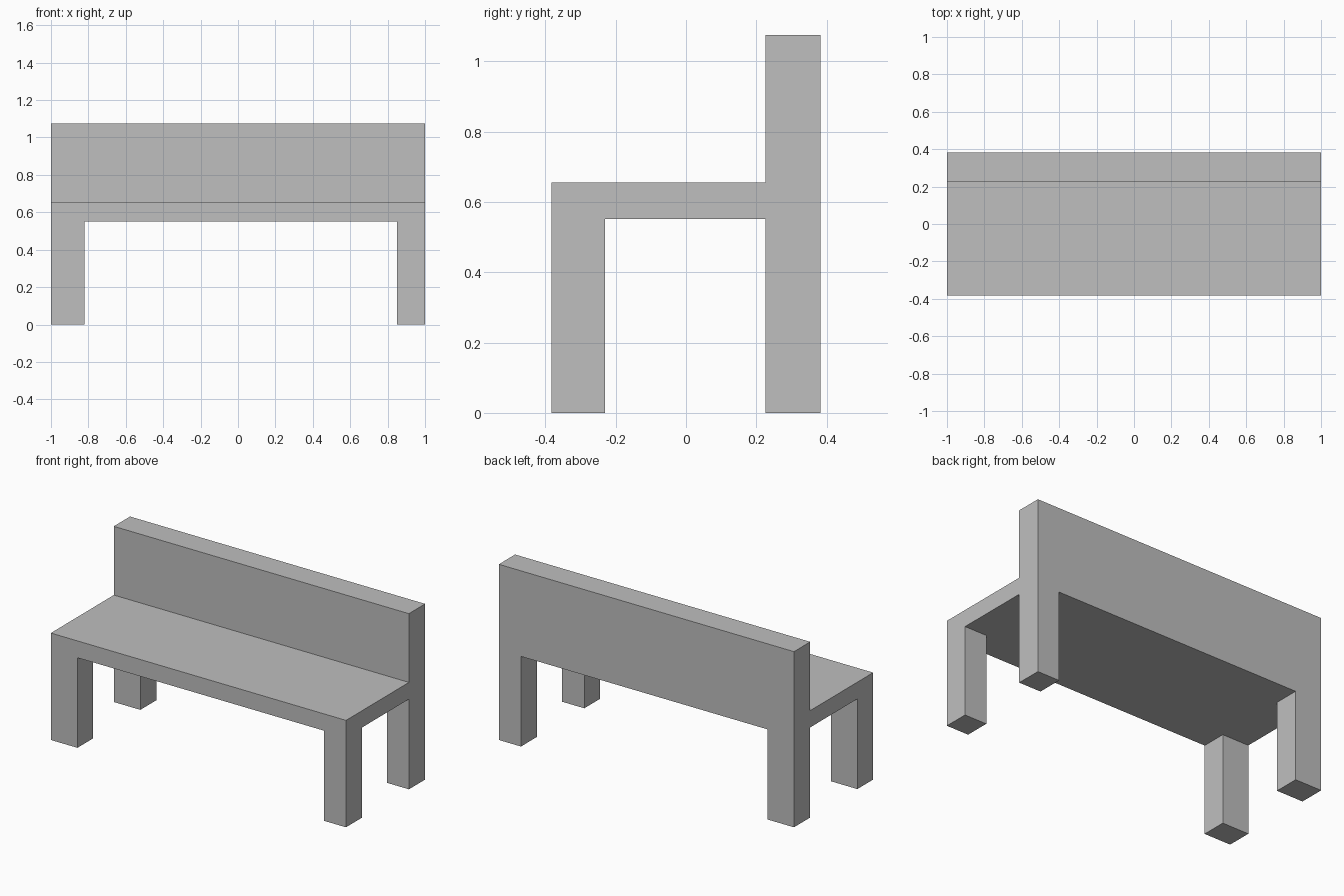
import bpy
import bmesh

cube = bpy.data.objects.get("Cube")
if cube:
    bpy.data.objects.remove(cube, do_unlink=True)

# Footprint lines: outer edges and inner edges of the legs and backrest
XS = (-1.0, -0.82, 0.85, 1.0)
YS = (-0.383, -0.23, 0.226, 0.383)
SEAT_BOTTOM, SEAT_TOP, BACK_TOP = 0.552, 0.655, 1.076


def extrude(bm, faces, z):
    """Extrude horizontal faces to height z and return the new end faces."""
    result = bmesh.ops.extrude_face_region(bm, geom=faces)["geom"]
    bmesh.ops.delete(bm, geom=faces, context="FACES_ONLY")
    for item in result:
        if isinstance(item, bmesh.types.BMVert):
            item.co.z = z
    return [item for item in result if isinstance(item, bmesh.types.BMFace)]


grey = bpy.data.materials.new("plain_grey")
grey.use_nodes = True
grey.diffuse_color = (0.52, 0.52, 0.52, 1.0)
grey.node_tree.nodes["Principled BSDF"].inputs["Base Color"].default_value = grey.diffuse_color

bm = bmesh.new()

# Seat slab, divided along the footprint lines
grid = [[bm.verts.new((x, y, SEAT_BOTTOM)) for x in XS] for y in YS]
underside = []
for j in range(3):
    for i in range(3):
        underside.append(bm.faces.new((grid[j][i], grid[j + 1][i],
                                       grid[j + 1][i + 1], grid[j][i + 1])))
top = bmesh.ops.duplicate(bm, geom=underside)["geom"]
top = [f for f in top if isinstance(f, bmesh.types.BMFace)]
top = extrude(bm, top, SEAT_TOP)
bmesh.ops.remove_doubles(bm, verts=bm.verts[:], dist=0.0001)

# Backrest rises from the rear row
extrude(bm, [f for f in top if f.calc_center_median().y > YS[2]], BACK_TOP)

# Four legs drop from the corner cells
for k in (0, 2, 6, 8):
    extrude(bm, [underside[k]], 0.0)

# Merge flush faces so every side is one clean plane
bmesh.ops.recalc_face_normals(bm, faces=bm.faces[:])
bmesh.ops.dissolve_limit(bm, angle_limit=0.01, verts=bm.verts[:], edges=bm.edges[:])

mesh = bpy.data.meshes.new("bench")
bm.to_mesh(mesh)
bm.free()
mesh.materials.append(grey)
bpy.context.collection.objects.link(bpy.data.objects.new("bench", mesh))
